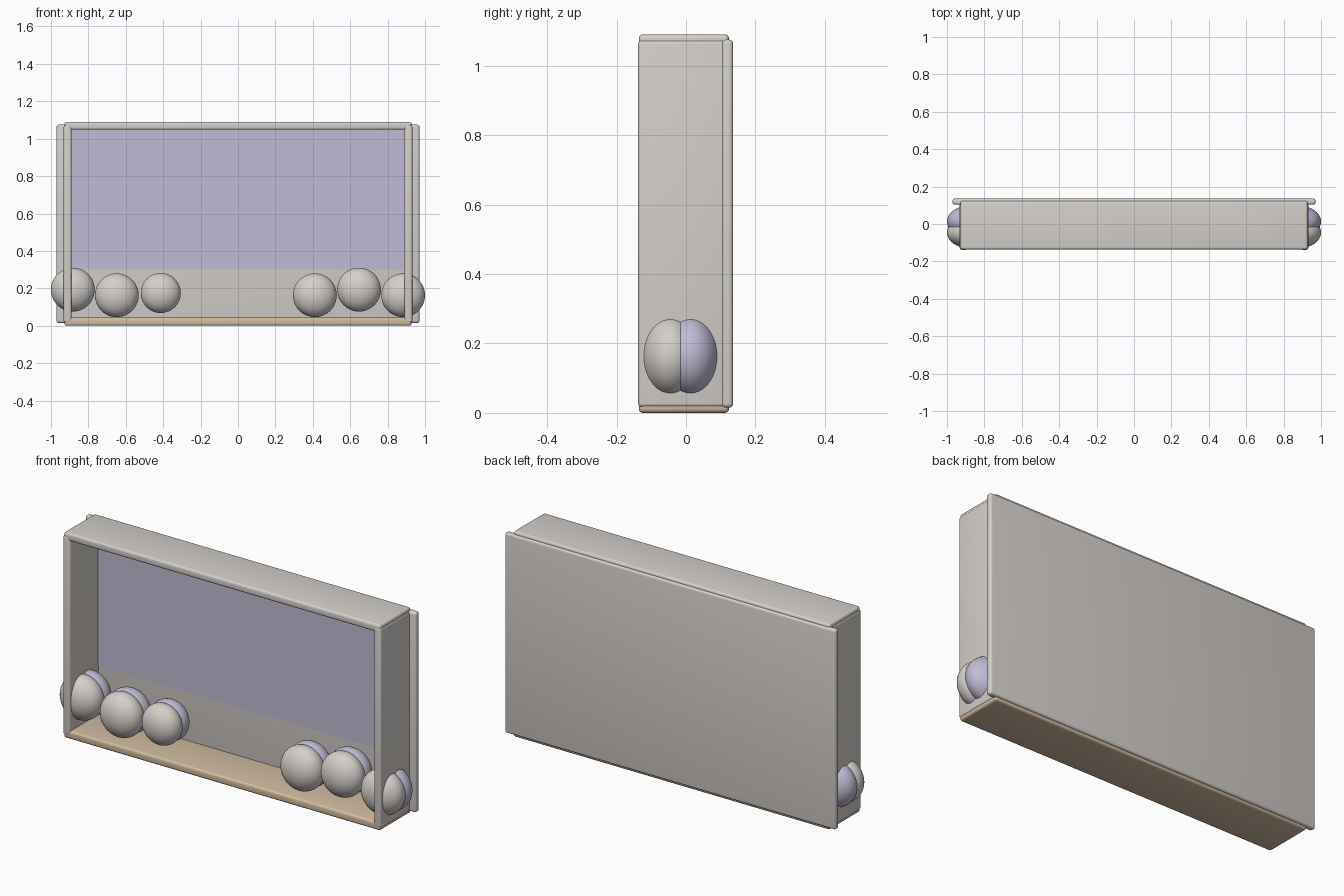
import bpy

if "Cube" in bpy.data.objects:
    bpy.data.objects.remove(bpy.data.objects["Cube"])


def material(name, rgb):
    m = bpy.data.materials.new(name)
    m.diffuse_color = (*rgb, 1)
    m.use_nodes = True
    m.node_tree.nodes["Principled BSDF"].inputs["Base Color"].default_value = m.diffuse_color
    return m


grey = material("warm_grey", (0.66, 0.625, 0.595))
lilac = material("lilac", (0.53, 0.50, 0.66))
tan = material("tan_wood", (0.64, 0.50, 0.355))


def board(name, lo, hi, mat, bevel=0.012):
    """Box between two corners with rounded edges."""
    bpy.ops.mesh.primitive_cube_add(size=1, location=[(a + b) / 2 for a, b in zip(lo, hi)])
    ob = bpy.context.object
    ob.name = name
    ob.scale = [b - a for a, b in zip(lo, hi)]
    bpy.ops.object.transform_apply(location=False, rotation=False, scale=True)
    ob.data.materials.append(mat)
    if bevel:
        mod = ob.modifiers.new("rounding", 'BEVEL')
        mod.width = bevel
        mod.segments = 4
        bpy.ops.object.modifier_apply(modifier=mod.name)
        bpy.ops.object.shade_smooth_by_angle()
    return ob


def lobe(name, x, y, z, r, ry, mat):
    """Flattened ball."""
    bpy.ops.mesh.primitive_uv_sphere_add(segments=40, ring_count=24, radius=1, location=(x, y, z))
    ob = bpy.context.object
    ob.name = name
    ob.scale = (r, ry, r)
    bpy.ops.object.transform_apply(location=False, rotation=False, scale=True)
    ob.data.materials.append(mat)
    bpy.ops.object.shade_smooth()


# Open-fronted box
board("bottom_board", (-0.928, -0.136, 0.0), (0.928, 0.124, 0.043), tan)
board("top_board", (-0.928, -0.136, 1.048), (0.928, 0.124, 1.09), grey)
for side, s in (("left", -1), ("right", 1)):
    x0, x1 = sorted((s * 0.89, s * 0.932))
    board(side + "_board", (x0, -0.138, 0.016), (x1, 0.122, 1.074), grey)
board("back_board", (-0.97, 0.103, 0.015), (0.97, 0.136, 1.075), grey)

# Lilac sheet on the inside of the back
board("back_sheet", (-0.891, 0.1, 0.3), (0.891, 0.104, 1.049), lilac, 0)

# Double balls: grey lobe in front, lilac lobe behind
balls = [(-0.883, 0.193, 0.117), (-0.648, 0.163, 0.117), (-0.413, 0.175, 0.107),
         (0.411, 0.163, 0.117), (0.647, 0.193, 0.117), (0.883, 0.163, 0.117)]
for i, (x, z, r) in enumerate(balls, 1):
    lobe(f"ball_front_{i}", x, -0.045, z, r, r * 0.72, grey)
    lobe(f"ball_back_{i}", x, 0.013, z, r, r * 0.72, lilac)
